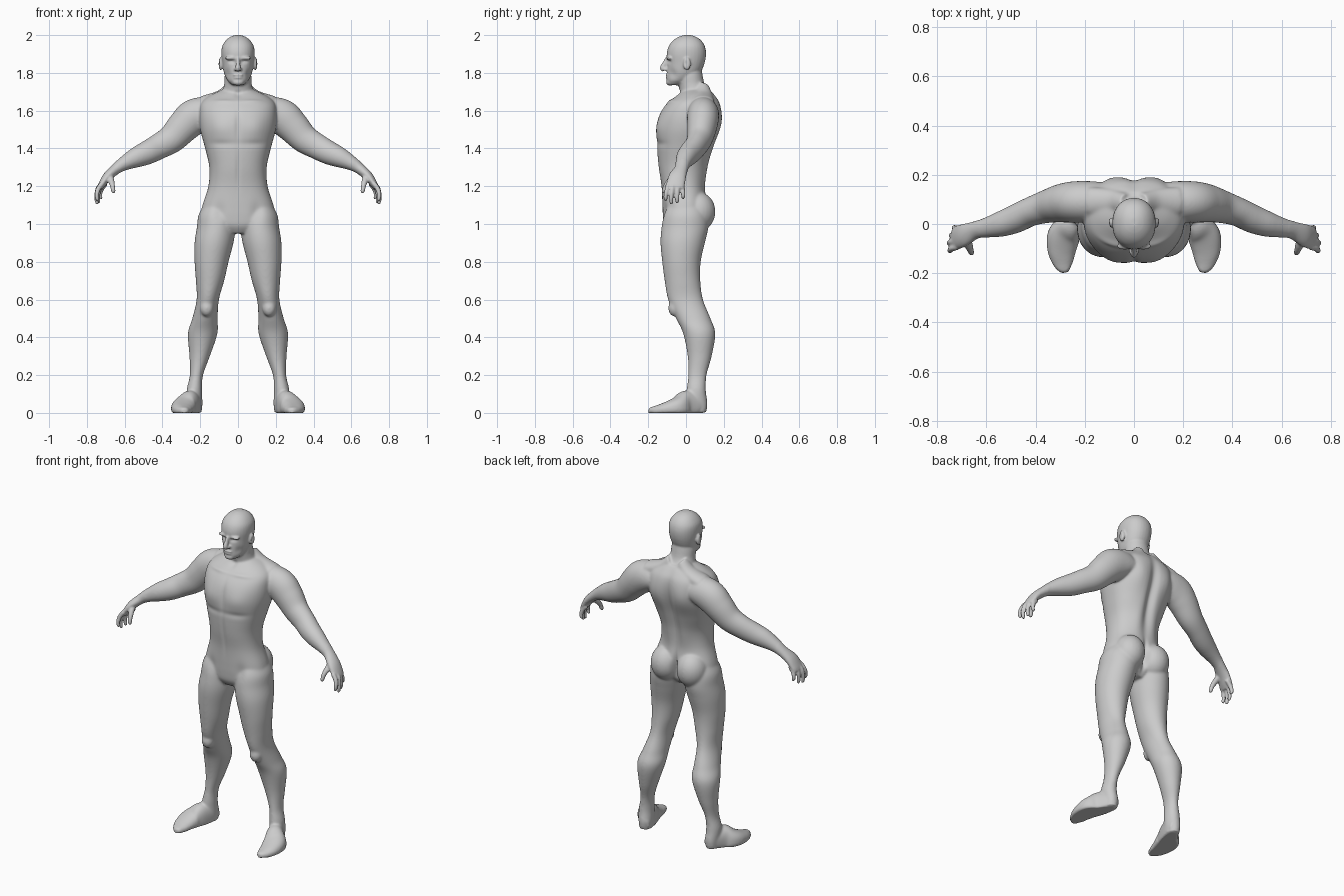
import bpy, bmesh, math
from mathutils import Vector, Matrix

bm = bmesh.new()


def spline(rows, steps=6):
    """Catmull-Rom resampling of number tuples."""
    out = []
    for i in range(len(rows) - 1):
        p0, p1, p2, p3 = rows[max(i - 1, 0)], rows[i], rows[i + 1], rows[min(i + 2, len(rows) - 1)]
        for k in range(steps):
            t = k / steps
            out.append([0.5 * (2 * b + (c - a) * t + (2 * a - 5 * b + 4 * c - d) * t * t
                               + (3 * b - a - 3 * c + d) * t ** 3)
                        for a, b, c, d in zip(p0, p1, p2, p3)])
    return out + [list(rows[-1])]


def tube(rows, ref=None, sides=(1, -1), power=2.0, n=32):
    """Closed loft. rows = (x, y, z, radius along ref, radius across); ref None = level rings."""
    pts = spline(rows)
    for s in sides:
        rings = []
        for i, (x, y, z, ru, rv) in enumerate(pts):
            if ref is None:
                u, v = Vector((0, 1, 0)), Vector((1, 0, 0))
            else:
                a, b = pts[max(i - 1, 0)], pts[min(i + 1, len(pts) - 1)]
                t = (Vector(b[:3]) - Vector(a[:3])).normalized()
                u = Vector(ref)
                u = (u - t * u.dot(t)).normalized()
                v = t.cross(u)
            ring = []
            for k in range(n):
                c, d = math.cos(math.tau * k / n), math.sin(math.tau * k / n)
                c = math.copysign(abs(c) ** (2 / power), c)
                d = math.copysign(abs(d) ** (2 / power), d)
                p = Vector((x, y, z)) + u * (max(ru, .003) * c) + v * (max(rv, .003) * d)
                ring.append(bm.verts.new((p.x * s, p.y, max(p.z, 0))))
            rings.append(ring)
        for r, q in zip(rings, rings[1:]):
            for k in range(n):
                bm.faces.new((r[k], r[(k + 1) % n], q[(k + 1) % n], q[k]))
        bm.faces.new(rings[0][::-1])
        bm.faces.new(rings[-1])


def column(rows, **kw):
    """Upright loft. rows = (x, z, front y, back y, half width)."""
    tube([(x, (f + b) / 2, z, (b - f) / 2, w) for x, z, f, b, w in rows], **kw)


def ball(c, r, sides=(1, -1)):
    for s in sides:
        m = Matrix.Translation((c[0] * s, c[1], c[2])) @ Matrix.Diagonal((*r, 1))
        bmesh.ops.create_uvsphere(bm, u_segments=24, v_segments=16, radius=1, matrix=m)


# torso
column([(0, .95, -.09, .05, .07), (0, .99, -.115, .085, .16), (0, 1.04, -.122, .10, .195),
        (0, 1.1, -.125, .112, .188), (0, 1.2, -.13, .10, .157), (0, 1.3, -.145, .112, .152),
        (0, 1.4, -.153, .145, .174), (0, 1.5, -.152, .175, .2), (0, 1.58, -.138, .185, .205),
        (0, 1.64, -.1, .178, .195), (0, 1.68, -.05, .155, .15), (0, 1.71, -.015, .13, .085)],
       sides=(1,), power=2.3, n=48)
# buttocks
ball((.088, .062, 1.065), (.09, .094, .105))
# neck and trapezius
column([(0, 1.6, -.02, .14, .09), (0, 1.68, -.03, .13, .085), (0, 1.74, -.04, .1, .073),
        (0, 1.79, -.045, .088, .07), (0, 1.84, -.03, .08, .06)], sides=(1,))
tube([(.03, .085, 1.72, .04, .04), (.09, .09, 1.675, .05, .035), (.18, .09, 1.64, .06, .04)], (0, 1, 0))

# head
column([(0, 1.735, -.095, -.03, .03), (0, 1.76, -.101, .03, .056), (0, 1.8, -.101, .075, .074),
        (0, 1.85, -.099, .098, .083), (0, 1.9, -.102, .106, .088), (0, 1.94, -.092, .1, .084),
        (0, 1.97, -.07, .082, .066), (0, 1.99, -.04, .055, .042), (0, 2.0, -.01, .025, .015)],
       sides=(1,), power=2.15)
# nose, brows, lips, chin, ears
tube([(0, -.098, 1.876, .012, .009), (0, -.112, 1.85, .014, .011), (0, -.123, 1.826, .015, .014),
      (0, -.115, 1.814, .012, .013)], (0, 1, 0), sides=(1,))
ball((.012, -.108, 1.819), (.01, .013, .009))
ball((.036, -.089, 1.878), (.034, .016, .01))
ball((0, -.099, 1.788), (.026, .011, .006), (1,))
ball((0, -.098, 1.775), (.022, .011, .006), (1,))
ball((0, -.088, 1.749), (.03, .018, .017), (1,))
ball((.092, .005, 1.848), (.012, .02, .034))

# arm and palm
tube([(.1, .09, 1.585, .06, .06), (.17, .09, 1.587, .08, .085), (.235, .09, 1.565, .084, .095),
      (.29, .085, 1.515, .079, .087), (.35, .072, 1.452, .068, .076), (.42, .05, 1.41, .059, .068),
      (.48, .022, 1.378, .058, .063), (.54, 0, 1.352, .052, .054), (.6, -.015, 1.322, .041, .039),
      (.645, -.025, 1.292, .036, .029), (.69, -.045, 1.252, .046, .025),
      (.72, -.055, 1.21, .048, .019), (.733, -.057, 1.188, .043, .014)], (0, 1, 0))
# fingers: y at knuckle, y at tip, reach in x, tip height
for y0, y1, x, z in ((-.094, -.108, .748, 1.122), (-.069, -.078, .75, 1.104),
                     (-.044, -.047, .742, 1.11), (-.02, -.015, .73, 1.132)):
    tube([(x - .03, y0, 1.215, .012, .013), (x - .008, y0 * .6 + y1 * .4, 1.185, .0125, .013),
          (x, y1, (1.18 + z) / 2, .011, .011), (x - .004, y1, z + .008, .0095, .0095),
          (x - .006, y1, z, .005, .005)], (0, 1, 0), n=16)
# thumb
tube([(.682, -.05, 1.262, .018, .016), (.672, -.085, 1.23, .017, .016), (.664, -.108, 1.2, .013, .013),
      (.66, -.117, 1.172, .011, .011), (.66, -.118, 1.163, .005, .005)], (1, 0, 0), n=16)

# leg
column([(.1, 1.12, -.09, .09, .07), (.108, 1.05, -.12, .115, .1), (.115, .98, -.13, .118, .103),
        (.127, .9, -.135, .1, .103), (.14, .8, -.126, .078, .09), (.148, .7, -.113, .076, .075),
        (.16, .6, -.095, .09, .059), (.175, .5, -.052, .13, .067), (.187, .42, -.015, .155, .078),
        (.203, .3, .009, .136, .054), (.22, .2, .012, .109, .035), (.231, .12, .004, .105, .041),
        (.228, .05, .01, .114, .04), (.228, .004, .02, .106, .035)], n=40)
# foot
tube([(.222, .1, .03, .035, .03), (.23, .06, .04, .06, .042), (.255, 0, .04, .078, .052),
      (.284, -.045, .03, .056, .066), (.293, -.1, .02, .04, .06), (.29, -.15, .012, .029, .045),
      (.285, -.185, .01, .02, .026), (.284, -.198, .01, .012, .012)], (0, 0, 1), power=2.3)
# knee cap
ball((.165, -.06, .555), (.036, .034, .045))

bmesh.ops.recalc_face_normals(bm, faces=bm.faces)
mesh = bpy.data.meshes.new("body")
bm.to_mesh(mesh)
bm.free()
body = bpy.data.objects.new("body", mesh)
bpy.context.collection.objects.link(body)
bpy.context.view_layer.objects.active = body
body.select_set(True)

# fuse all parts into one skin
fuse = body.modifiers.new("fuse", 'REMESH')
fuse.mode = 'VOXEL'
fuse.voxel_size = .0055
bpy.ops.object.modifier_apply(modifier="fuse")

# soften joints, keeping face, fingers and toes crisper
soft = body.vertex_groups.new(name="soft")
full, light = [], []
for v in body.data.vertices:
    keep = abs(v.co.x) > .63 or v.co.z > 1.755 or v.co.z < .03
    (light if keep else full).append(v.index)
soft.add(full, 1.0, 'REPLACE')
soft.add(light, .15, 'REPLACE')
relax = body.modifiers.new("relax", 'SMOOTH')
relax.factor = .5
relax.iterations = 18
relax.vertex_group = "soft"
bpy.ops.object.modifier_apply(modifier="relax")

# sculpt strokes: centre, radii, push (mirrored when off the centre line)
strokes = [
    ((0, .16, 1.42), (.028, .09, .2), (0, -.024, 0)),         # spine groove
    ((.06, .12, 1.27), (.04, .06, .09), (0, .008, 0)),        # lower back muscles
    ((.1, .17, 1.54), (.065, .07, .09), (0, .016, 0)),        # shoulder blades
    ((0, .13, 1.06), (.014, .08, .075), (0, -.03, 0)),        # buttock cleft
    ((.09, -.14, 1.51), (.075, .06, .06), (0, -.012, 0)),     # chest muscles
    ((.09, -.14, 1.425), (.08, .05, .018), (0, .005, 0)),     # chest crease
    ((0, -.15, 1.52), (.014, .06, .08), (0, .007, 0)),        # breastbone groove
    ((0, -.14, 1.29), (.012, .05, .1), (0, .005, 0)),         # belly line
    ((.09, -.1, 1.65), (.07, .05, .01), (0, -.006, .003)),    # collar bones
    ((0, -.05, 1.685), (.018, .04, .018), (0, .009, 0)),      # throat notch
    ((.1, -.12, 1.06), (.03, .05, .05), (0, .007, 0)),        # groin fold
    ((.033, -.1, 1.86), (.017, .03, .009), (0, .011, 0)),     # eye sockets
    ((.034, -.09, 1.858), (.009, .03, .005), (0, -.004, 0)),  # eyes
    ((.055, -.07, 1.795), (.02, .03, .025), (-.004, .005, 0)),  # hollow cheeks
    ((0, -.105, 1.7815), (.022, .02, .003), (0, .005, 0)),    # mouth line
    ((.104, -.002, 1.85), (.008, .009, .016), (-.006, 0, 0)),  # ear hollow
]
for c, r, push in strokes:
    for s in ((1, -1) if c[0] else (1,)):
        centre = Vector((c[0] * s, c[1], c[2]))
        offset = Vector((push[0] * s, push[1], push[2]))
        for v in body.data.vertices:
            d = v.co - centre
            if abs(d.z) < 2.2 * r[2] and abs(d.x) < 2.2 * r[0] and abs(d.y) < 2.2 * r[1]:
                q = (d.x / r[0]) ** 2 + (d.y / r[1]) ** 2 + (d.z / r[2]) ** 2
                v.co += offset * math.exp(-q)

body.data.polygons.foreach_set("use_smooth", [True] * len(body.data.polygons))
body.data.update()
